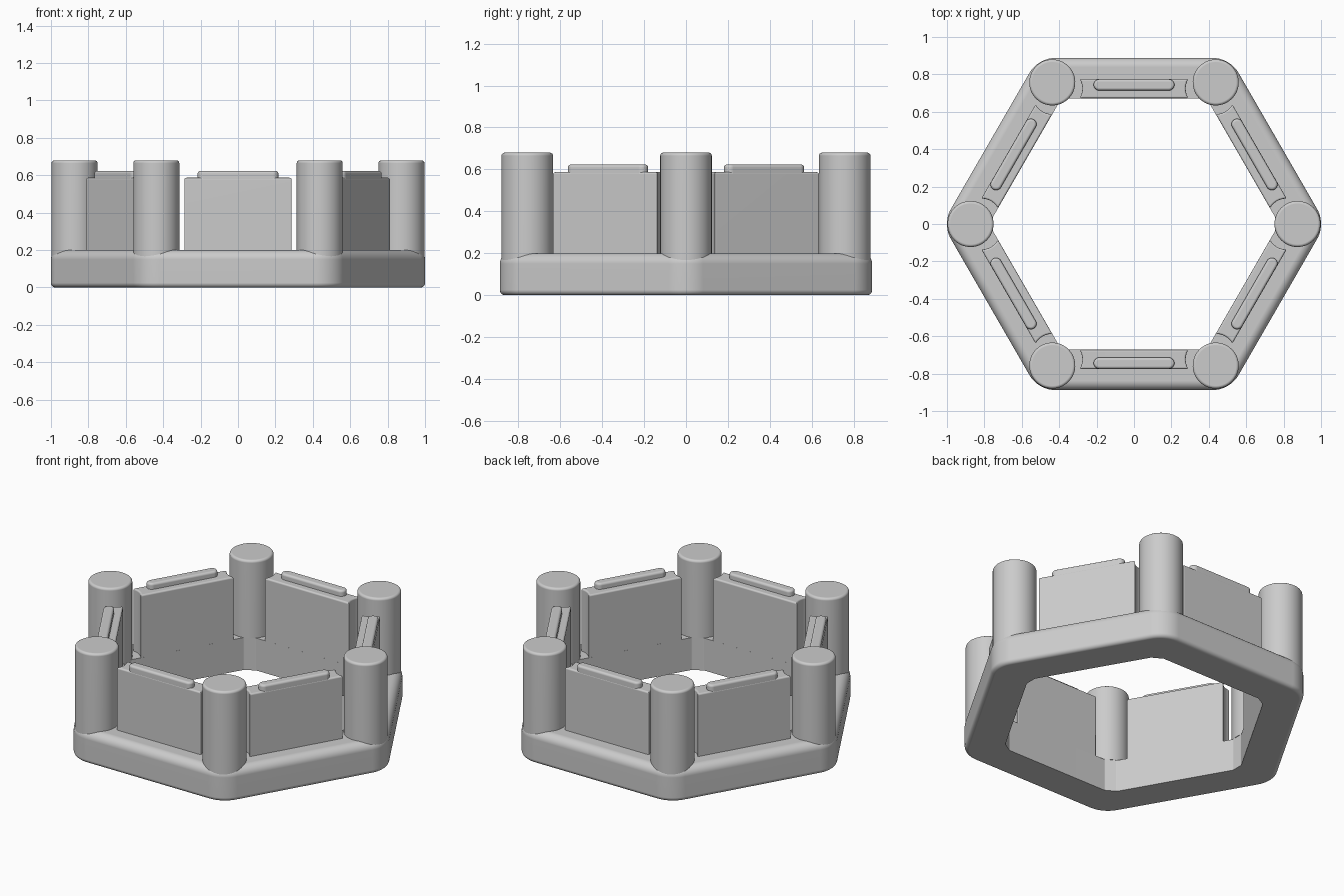
import bpy, bmesh
from math import sin, cos, pi, radians
from mathutils import Matrix, Vector

if "Cube" in bpy.data.objects:
    bpy.data.objects.remove(bpy.data.objects["Cube"], do_unlink=True)

grey = bpy.data.materials.new("plain_grey")
grey.use_nodes = True
grey.diffuse_color = (0.6, 0.6, 0.6, 1)
grey.node_tree.nodes["Principled BSDF"].inputs["Base Color"].default_value = (0.6, 0.6, 0.6, 1)

POST_R, POST_RADIUS = 0.874, 0.123      # post distance from centre, post radius
RING_TOP, POST_TOP = 0.2, 0.68
WALL_IN, WALL_OUT = 0.672, 0.775        # panel faces
RING_OUT, CORNER = 0.888, 0.163         # ring apothem and corner rounding


def finish(bm, name):
    bmesh.ops.recalc_face_normals(bm, faces=bm.faces[:])
    mesh = bpy.data.meshes.new(name)
    bm.to_mesh(mesh)
    bm.free()
    mesh.materials.append(grey)
    ob = bpy.data.objects.new(name, mesh)
    bpy.context.collection.objects.link(ob)
    bpy.ops.object.select_all(action="DESELECT")
    ob.select_set(True)
    bpy.context.view_layer.objects.active = ob
    bpy.ops.object.shade_smooth_by_angle(angle=radians(32))
    weighted = ob.modifiers.new("weighted_normals", "WEIGHTED_NORMAL")
    weighted.keep_sharp = True
    return ob


def loft(bm, loops, closed):
    """Bridge equal-length loops; close into a tube or cap both ends."""
    rows = [[bm.verts.new(p) for p in loop] for loop in loops]
    pairs = list(zip(rows, rows[1:]))
    if closed:
        pairs.append((rows[-1], rows[0]))
    else:
        bm.faces.new(rows[0])
        bm.faces.new(rows[-1])
    n = len(rows[0])
    for a, b in pairs:
        for i in range(n):
            j = (i + 1) % n
            bm.faces.new((a[i], a[j], b[j], b[i]))


def around(name, ob):
    """Repeat a part on all six sides."""
    for k in range(6):
        part = ob if k == 0 else ob.copy()
        part.name = f"{name}_{k + 1}"
        part.rotation_euler.z = k * pi / 3
        if k:
            bpy.context.collection.objects.link(part)


# Hexagonal base ring: rounded outer corners, chamfered inner corners
STEPS = 12


def ring_loop(corner, z):
    pts = []
    for k in range(6):
        turn = Matrix.Rotation(k * pi / 3, 3, "Z")
        pts += [turn @ Vector((*corner(i / STEPS), z)) for i in range(STEPS + 1)]
    return pts


def outer(inset):
    centre = (RING_OUT - CORNER) / cos(pi / 6)
    r = CORNER - inset
    return lambda t: (centre + r * cos((t - 0.5) * pi / 3), r * sin((t - 0.5) * pi / 3))


def inner(t):
    return 0.755, 0.072 * (t - 0.5)


loops = [ring_loop(inner, RING_TOP), ring_loop(inner, 0)]
for radius, z_mid, start in ((0.025, 0.025, -pi / 2), (0.05, RING_TOP - 0.05, 0)):
    for i in range(9):
        a = start + i * pi / 16
        loops.append(ring_loop(outer(radius * (1 - cos(a))), z_mid + radius * sin(a)))
bm = bmesh.new()
loft(bm, loops, True)
finish(bm, "base_ring")


# Corner posts, whose feet are trimmed to the inner faces of the ring
def post_loop(r, z, trim=False):
    pts = []
    for i in range(64):
        a = i * pi / 32
        p = Vector((POST_R + r * cos(a), r * sin(a), z))
        if trim:
            for s in (-1, 1):
                normal = Vector((cos(pi / 6), s * sin(pi / 6), 0))
                p += normal * max(0, WALL_IN + 0.002 - p.dot(normal))
            p.x = max(p.x, 0.757)
        pts.append(p)
    return pts


loops = [post_loop(POST_RADIUS, 0.1, True), post_loop(POST_RADIUS, RING_TOP, True),
         post_loop(POST_RADIUS, RING_TOP)]
BEVEL = 0.015
for i in range(5):
    a = i * pi / 8
    loops.append(post_loop(POST_RADIUS - BEVEL * (1 - cos(a)), POST_TOP - BEVEL + BEVEL * sin(a)))
bm = bmesh.new()
loft(bm, loops, False)
around("post", finish(bm, "post"))


def slab(name, outline, z0, z1, bevel):
    """Upright prism with rounded top and corner edges."""
    bm = bmesh.new()
    loft(bm, [[(x, y, z) for x, y in outline] for z in (z0, z1)], False)
    bmesh.ops.recalc_face_normals(bm, faces=bm.faces[:])
    edges = []
    for e in bm.edges:
        low = min(v.co.z for v in e.verts)
        upright = abs(e.verts[0].co.z - e.verts[1].co.z) > 0.01
        if low > z1 - 0.001 or (upright and e.calc_face_angle() > radians(40)):
            edges.append(e)
    bmesh.ops.bevel(bm, geom=edges, offset=bevel, segments=4, profile=0.5, affect="EDGES")
    return finish(bm, name)


# Wall panels with hollowed ends that clear the posts
mid, half = (WALL_IN + WALL_OUT) / 2, (WALL_OUT - WALL_IN) / 2
end = []
for i in range(7):
    dy = half * (i / 3 - 1)
    end.append((0.376 - (0.1 ** 2 - dy ** 2) ** 0.5, mid + dy))
outline = end + [(-x, y) for x, y in reversed(end)]
around("wall_panel", slab("wall_panel", outline, RING_TOP, 0.587, 0.01))

# Rounded ridge along the outer top edge of each panel
r = 0.03
outline = []
for side, start in ((1, -pi / 2), (-1, pi / 2)):
    for i in range(13):
        a = start + i * pi / 12
        outline.append((side * (0.216 - r) + r * cos(a), 0.744 + r * sin(a)))
around("panel_ridge", slab("panel_ridge", outline, 0.56, 0.623, 0.014))
